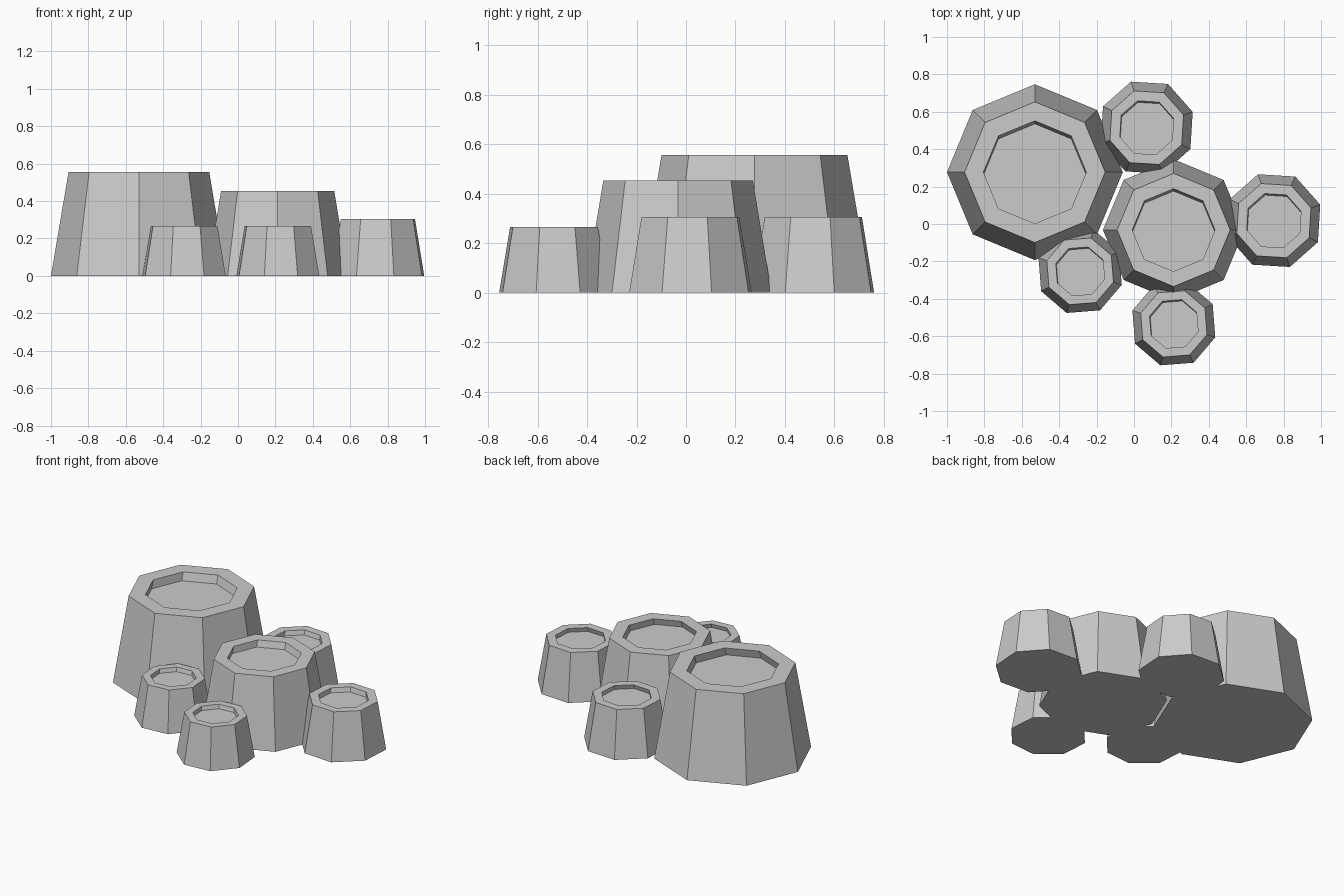
import bpy, bmesh
from math import sin, cos, pi, radians

if "Cube" in bpy.data.objects:
    bpy.data.objects.remove(bpy.data.objects["Cube"])


def cup(name, x, y, r, h, turn):
    """Tapered eight-sided cone with a shallow recess in its top."""
    shift = 0.035 * r          # recess floor sits slightly off centre
    a = radians(turn)
    sx, sy = shift * sin(a), -shift * cos(a)
    # rings: base, top rim, recess edge, recess floor (radius, z, dx, dy)
    rings = [(r, 0, 0, 0), (r * 0.80, h, 0, 0),
             (r * 0.585, h, 0, 0), (r * 0.585, h - 0.11 * r, sx, sy)]
    bm = bmesh.new()
    loops = []
    for rad, z, dx, dy in rings:
        loops.append([bm.verts.new((rad * cos(a + k * pi / 4) + dx,
                                    rad * sin(a + k * pi / 4) + dy, z))
                      for k in range(8)])
    for lo, up in zip(loops, loops[1:]):
        for k in range(8):
            n = (k + 1) % 8
            bm.faces.new((lo[k], lo[n], up[n], up[k]))
    bm.faces.new(loops[0][::-1])
    bm.faces.new(loops[-1])
    mesh = bpy.data.meshes.new(name)
    bm.to_mesh(mesh)
    bm.free()
    ob = bpy.data.objects.new(name, mesh)
    ob.location = (x, y, 0)
    bpy.context.collection.objects.link(ob)


# name, centre x, centre y, base radius, height, rotation
cup("large_cup", -0.53, 0.277, 0.47, 0.556, 0)
cup("middle_cup", 0.212, -0.032, 0.378, 0.454, 0)
cup("back_cup", 0.068, 0.515, 0.26, 0.305, 19)
cup("right_cup", 0.748, 0.018, 0.262, 0.305, 19)
cup("left_small_cup", -0.288, -0.253, 0.234, 0.266, 27)
cup("front_small_cup", 0.213, -0.534, 0.233, 0.266, 27)
